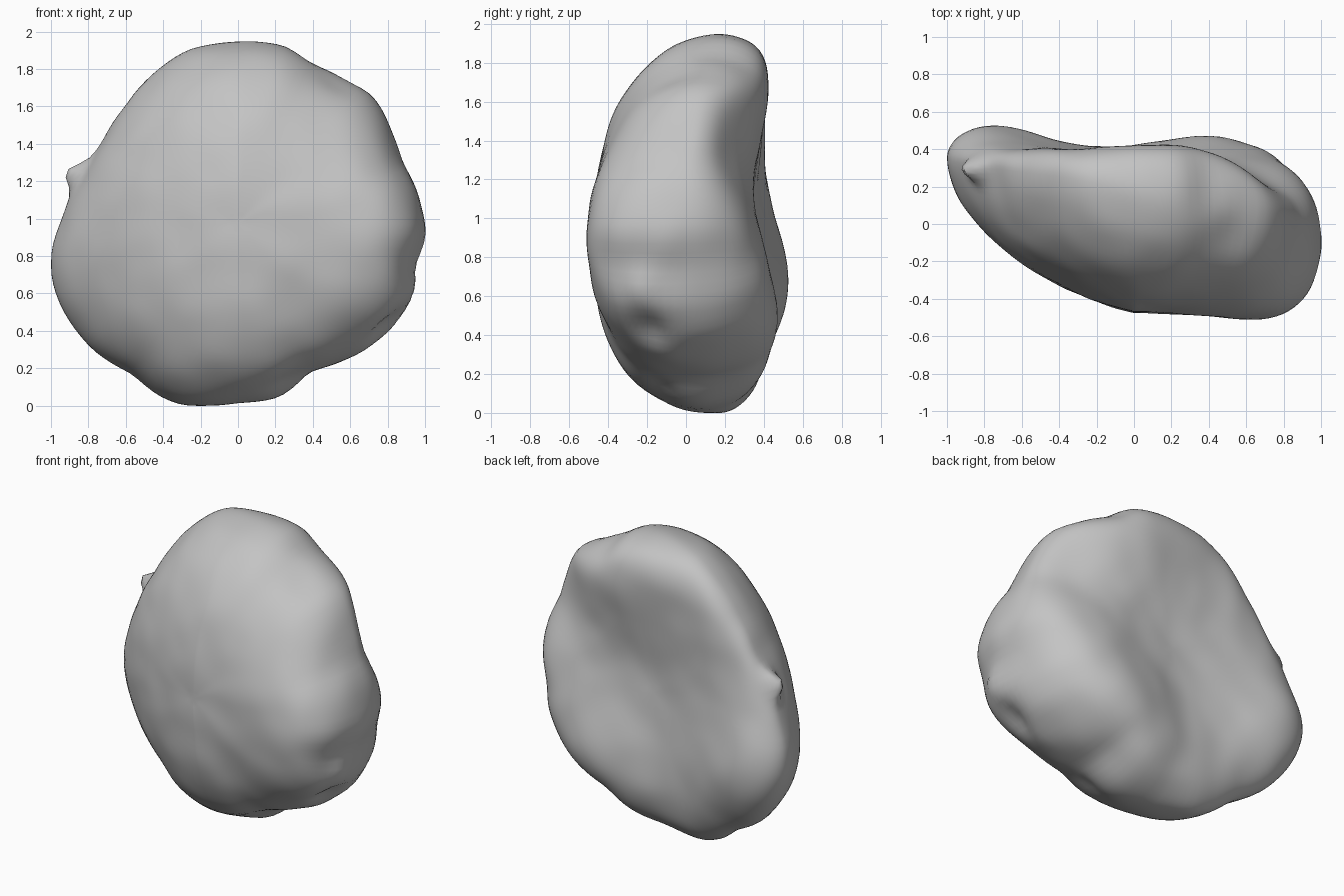
import bpy, bmesh
from math import sin, cos, pi, tau, atan2, hypot, exp, sqrt
from mathutils import Vector, noise

cube = bpy.data.objects.get("Cube")
if cube:
    bpy.data.objects.remove(cube)

SEGMENTS, RINGS, MID = 120, 60, 0.97

# Rock outline seen from the front, as (x, z)
OUTLINE = [(1, .93), (.97, 1.13), (.88, 1.3), (.83, 1.45), (.76, 1.6), (.7, 1.68),
           (.55, 1.76), (.4, 1.82), (.25, 1.93), (0, 1.945), (-.25, 1.91), (-.4, 1.82),
           (-.6, 1.6), (-.72, 1.42), (-.84, 1.2), (-.94, 1), (-1, .83), (-1, .7),
           (-.92, .48), (-.78, .3), (-.57, .17), (-.42, .05), (-.3, 0), (0, .015),
           (.22, .04), (.38, .18), (.56, .24), (.82, .4), (.92, .55), (.94, .75)]

# Broad swells and hollows: x, z, width, height
BACK_SWELLS = [(-.88, .6, .3, .16), (.45, .45, .3, .1), (.15, 1.02, .35, -.07),
               (.25, 1.74, .25, .04), (.85, 1.4, .25, -.19)]
RIM_SWELLS = [(.8, 1.5, .35, .06), (.85, .5, .25, -.06)]

# Local chips and nubs: centre, width, push
CHIPS = [((-.85, .31, 1.23), .06, (-.13, -.03, .04)),
         ((.8, -.2, .42), .1, (-.05, .04, .03)),
         ((.9, -.22, .65), .07, (.03, -.02, 0)),
         ((.98, -.12, .85), .09, (.02, 0, 0)),
         ((.25, -.15, .12), .1, (0, .04, .03)),
         ((.53, -.05, 1.72), .12, (-.02, 0, -.02))]

polar = sorted((atan2(z - MID, x) % tau, hypot(x, z - MID)) for x, z in OUTLINE)
polar = [(polar[-1][0] - tau, polar[-1][1])] + polar + [(polar[0][0] + tau, polar[0][1])]


def outline_radius(angle):
    for (a, ra), (b, rb) in zip(polar, polar[1:]):
        if a <= angle <= b:
            return ra + (rb - ra) * (angle - a) / (b - a)


def swell(x, z, bumps):
    return sum(h * exp(-((x - cx) ** 2 + (z - cz) ** 2) / (2 * w * w))
               for cx, cz, w, h in bumps)


def rock_point(angle, phi):
    rho = sin(phi)
    r = rho * (MID + (outline_radius(angle) - MID) * rho ** 3)
    x, dz = r * cos(angle), r * sin(angle)
    z = MID + dz
    # Depth of the widest line, which leans back on one side
    rim = .1 - (.25 if x < 0 else .17) * x + .08 * max(0, dz) ** 2
    rim += swell(x, z, RIM_SWELLS)
    down = max(0, -sin(angle))
    if phi < pi / 2:
        # Domed front with a steep wall low on one side
        face = -.475 - (.25 * x if x < 0 else .12 * x * x)
        wall = max(0, cos(angle + .12))
        power = 2.1 + 4.6 * wall ** 7 + .9 * down ** 2
    else:
        # Flat, slightly hollow back
        face = .41 + swell(x, z, BACK_SWELLS)
        power = 6 + 6 * max(0, sin(angle)) ** 2 + 3 * max(0, -cos(angle)) ** 2
    y = rim + (face - rim) * sqrt(max(0, 1 - rho ** power))
    p = Vector((x, y, z))
    for centre, width, push in CHIPS:
        d = (p - Vector(centre)).length
        p += Vector(push) * exp(-(d / width) ** 2)
    # Gentle weathering
    return p + noise.noise_vector(p * 5) * .009


# Closed skin from front pole to back pole
bm = bmesh.new()
front = bm.verts.new(rock_point(0, 0))
rings = [[bm.verts.new(rock_point(tau * s / SEGMENTS, pi * k / RINGS))
          for s in range(SEGMENTS)] for k in range(1, RINGS)]
back = bm.verts.new(rock_point(0, pi))
for s in range(SEGMENTS):
    t = (s + 1) % SEGMENTS
    bm.faces.new((front, rings[0][s], rings[0][t]))
    bm.faces.new((back, rings[-1][t], rings[-1][s]))
    for a, b in zip(rings, rings[1:]):
        bm.faces.new((a[s], b[s], b[t], a[t]))

# Soften the creases
for _ in range(2):
    bmesh.ops.smooth_vert(bm, verts=bm.verts, factor=.5,
                          use_axis_x=True, use_axis_y=True, use_axis_z=True)
bmesh.ops.recalc_face_normals(bm, faces=bm.faces)

mesh = bpy.data.meshes.new("rock")
bm.to_mesh(mesh)
bm.free()
rock = bpy.data.objects.new("rock", mesh)
bpy.context.collection.objects.link(rock)

# Plain grey stone
stone = bpy.data.materials.new("stone_grey")
stone.use_nodes = True
grey = (.55, .55, .55, 1)
stone.diffuse_color = grey
for node in stone.node_tree.nodes:
    if node.type == "BSDF_PRINCIPLED":
        node.inputs["Base Color"].default_value = grey
mesh.materials.append(stone)

bpy.ops.object.select_all(action="DESELECT")
rock.select_set(True)
bpy.context.view_layer.objects.active = rock
bpy.ops.object.shade_smooth_by_angle(angle=pi / 5)
